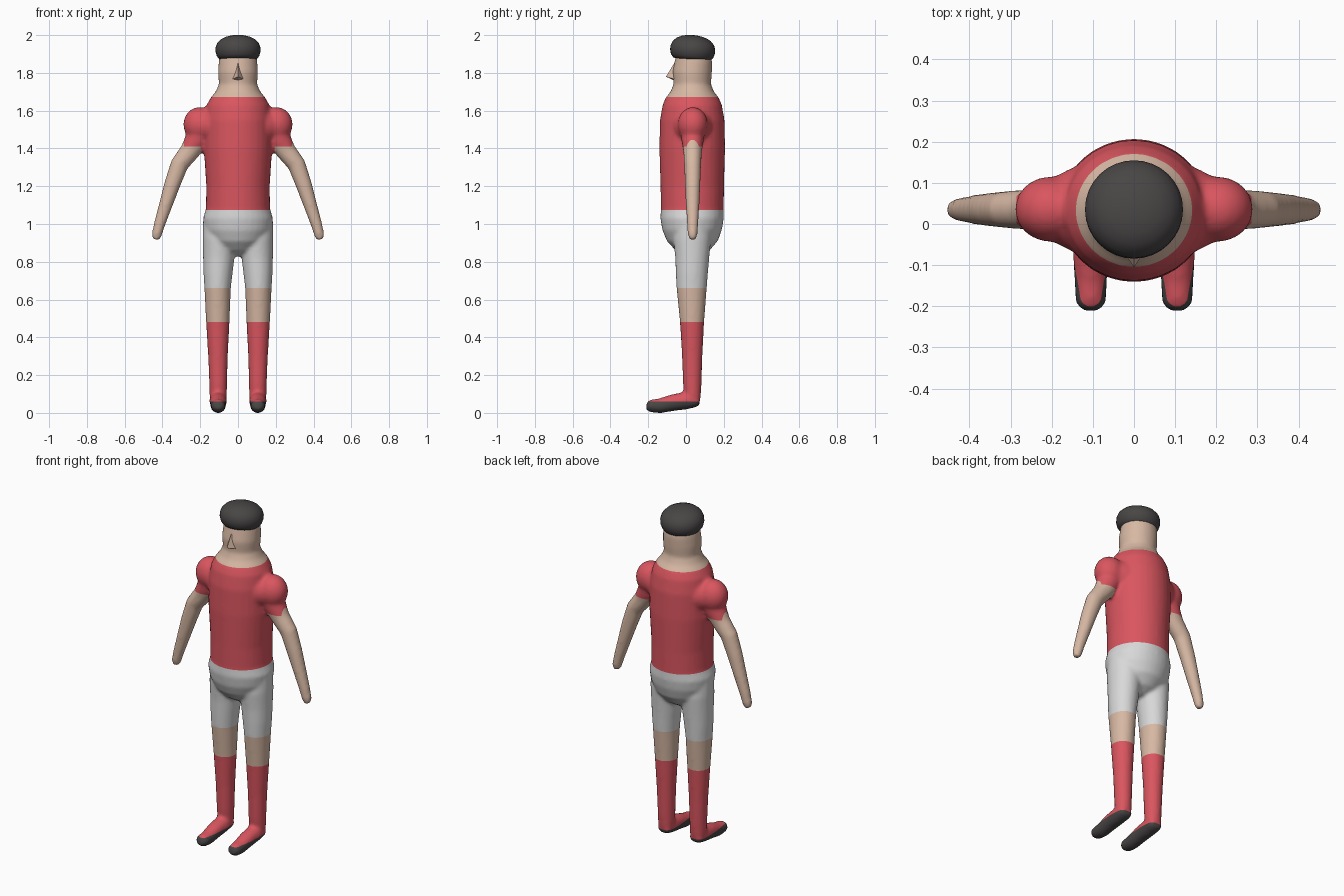
import bpy, bmesh, math
from mathutils import Vector, Matrix

cube = bpy.data.objects.get("Cube")
if cube:
    bpy.data.objects.remove(cube, do_unlink=True)


def material(name, rgb):
    m = bpy.data.materials.new(name)
    m.use_nodes = True
    m.diffuse_color = (*rgb, 1)
    for node in m.node_tree.nodes:
        if node.type == 'BSDF_PRINCIPLED':
            node.inputs["Base Color"].default_value = (*rgb, 1)
    return m


RED = material("red cloth", (0.70, 0.092, 0.115))
SKIN = material("skin", (0.68, 0.48, 0.37))
WHITE = material("white cloth", (0.69, 0.69, 0.69))
DARK = material("dark grey", (0.066, 0.060, 0.060))


def tube(bm, pts, ref, n=32):
    """Loft ellipses (centre, radius along ref, radius across) along a path."""
    rings = []
    for i, (c, a, b) in enumerate(pts):
        lo, hi = pts[max(i - 1, 0)][0], pts[min(i + 1, len(pts) - 1)][0]
        t = (Vector(hi) - Vector(lo)).normalized()
        u = (ref - t * ref.dot(t)).normalized()
        w = t.cross(u)
        rings.append([bm.verts.new(Vector(c) + u * a * math.cos(k * math.tau / n)
                                   + w * b * math.sin(k * math.tau / n)) for k in range(n)])
    for r, s in zip(rings, rings[1:]):
        for k in range(n):
            bm.faces.new((r[k], r[(k + 1) % n], s[(k + 1) % n], s[k]))
    bm.faces.new(rings[0][::-1])
    bm.faces.new(rings[-1])


def make_object(name, bm, mats):
    bmesh.ops.recalc_face_normals(bm, faces=bm.faces)
    me = bpy.data.meshes.new(name)
    bm.to_mesh(me)
    bm.free()
    for m in mats:
        me.materials.append(m)
    for p in me.polygons:
        p.use_smooth = True
    ob = bpy.data.objects.new(name, me)
    bpy.context.scene.collection.objects.link(ob)
    return ob


X, Y = Vector((1, 0, 0)), Vector((0, 1, 0))
bm = bmesh.new()

# Trunk, neck and head: height, centre y, half width, half depth
trunk = [(0.83, .035, .04, .04), (0.86, .035, .10, .09), (0.91, .035, .15, .135),
         (0.97, .033, .178, .158), (1.03, .032, .185, .168), (1.08, .033, .170, .166),
         (1.20, .033, .168, .168), (1.40, .033, .181, .174), (1.55, .033, .179, .171),
         (1.63, .033, .166, .157), (1.67, .033, .144, .140), (1.70, .033, .119, .115),
         (1.74, .033, .101, .099), (1.80, .033, .106, .104), (1.86, .040, .102, .099),
         (1.91, .040, .095, .090)]
tube(bm, [((0, y, z), d, w) for z, y, w, d in trunk], Y)

# Leg: x, y, z, half width, half depth
leg = [(.095, .033, 1.02, .090, .090), (.098, .033, .92, .089, .100),
       (.102, .033, .82, .083, .090), (.106, .031, .74, .077, .085),
       (.108, .030, .66, .070, .080), (.107, .032, .48, .062, .064),
       (.106, .033, .30, .052, .054), (.105, .033, .15, .047, .049),
       (.105, .035, .08, .045, .043), (.105, .035, .05, .030, .030)]
# Foot: y, z, half width, half height
foot = [(.072, .056, .030, .018), (.050, .060, .043, .032), (.0, .065, .046, .047),
        (-.07, .054, .044, .044), (-.14, .037, .040, .039), (-.19, .036, .037, .033),
        (-.210, .037, .024, .020)]
# Arm: x, z, half width, half depth
arm = [(.20, 1.52, .070, .070), (.215, 1.45, .065, .060), (.255, 1.385, .053, .049),
       (.31, 1.315, .048, .045), (.348, 1.21, .043, .041), (.383, 1.10, .036, .036),
       (.415, 1.00, .030, .030), (.431, .94, .027, .025), (.434, .918, .018, .017)]

for s in (1, -1):
    tube(bm, [((s * x, y, z), d, w) for x, y, z, w, d in leg], Y)
    tube(bm, [((s * .105, y, z), w, h) for y, z, w, h in foot], X)
    tube(bm, [((s * x, .035, z), d, w) for x, z, w, d in arm], Y)
    # Shoulder flare and rounded sleeve cap
    tube(bm, [((s * .08, .035, 1.52), .13, .10), ((s * .165, .035, 1.52), .095, .090),
              ((s * .21, .035, 1.52), .07, .070)], Y)
    bmesh.ops.create_icosphere(bm, subdivisions=4, radius=1, matrix=Matrix.Translation(
        (s * .203, .036, 1.527)) @ Matrix.Diagonal((.086, .079, .092, 1)))

# Fuse the parts into one soft skin
body = make_object("body", bm, [])
remesh = body.modifiers.new("fuse", 'REMESH')
remesh.mode = 'VOXEL'
remesh.voxel_size = 0.01
soften = body.modifiers.new("soften", 'SMOOTH')
soften.factor = 0.5
soften.iterations = 6
fused = bpy.data.meshes.new_from_object(
    body.evaluated_get(bpy.context.evaluated_depsgraph_get()))
bpy.data.objects.remove(body, do_unlink=True)

# Cut clean colour borders: soles, socks, shorts, shirt hem, sleeves, collar
bm = bmesh.new()
bm.from_mesh(fused)
borders = [((0, 0, z), (0, 0, 1)) for z in (.06, .48, .66, 1.075, 1.41, 1.475, 1.672)]
borders += [((s * .285, 0, 0), (1, 0, 0)) for s in (1, -1)]
for co, no in borders:
    bmesh.ops.bisect_plane(bm, geom=bm.verts[:] + bm.edges[:] + bm.faces[:],
                           dist=1e-5, plane_co=co, plane_no=no)


def colour_index(c):
    x, z = abs(c.x), c.z
    if (x > .195 and z < 1.41) or (x > .285 and z < 1.475):
        return 1                                  # bare arms
    if z < .06:
        return 3                                  # soles
    if z < .48:
        return 0                                  # socks
    if z < .66:
        return 1                                  # knees
    if z < 1.075:
        return 2                                  # shorts
    return 0 if z < 1.672 else 1                  # shirt, then neck and head


for f in bm.faces:
    f.material_index = colour_index(f.calc_center_median())
make_object("body", bm, [RED, SKIN, WHITE, DARK])

# Nose: a small wedge pointing forward
bm = bmesh.new()
top, left, right, tip, back = [bm.verts.new(p) for p in (
    (0, -.054, 1.865), (.034, -.055, 1.765), (-.034, -.055, 1.765),
    (0, -.106, 1.78), (0, -.03, 1.745))]
for tri in ((top, tip, left), (top, right, tip), (tip, right, back),
            (tip, back, left), (top, left, back), (top, back, right)):
    bm.faces.new(tri)
nose = make_object("nose", bm, [SKIN])
for p in nose.data.polygons:
    p.use_smooth = False

# Cap: a flattened dome, tipped back a little
profile = [(-.062, .080), (-.058, .098), (-.042, .112), (-.018, .119), (.004, .119),
           (.028, .110), (.048, .090), (.060, .066), (.067, .038), (.070, .012)]
bm = bmesh.new()
tube(bm, [((0, 0, z), r, r) for z, r in profile], Y)
cap = make_object("cap", bm, [DARK])
cap.location = (0, .036, 1.930)
cap.rotation_euler = (math.radians(-6), 0, 0)
